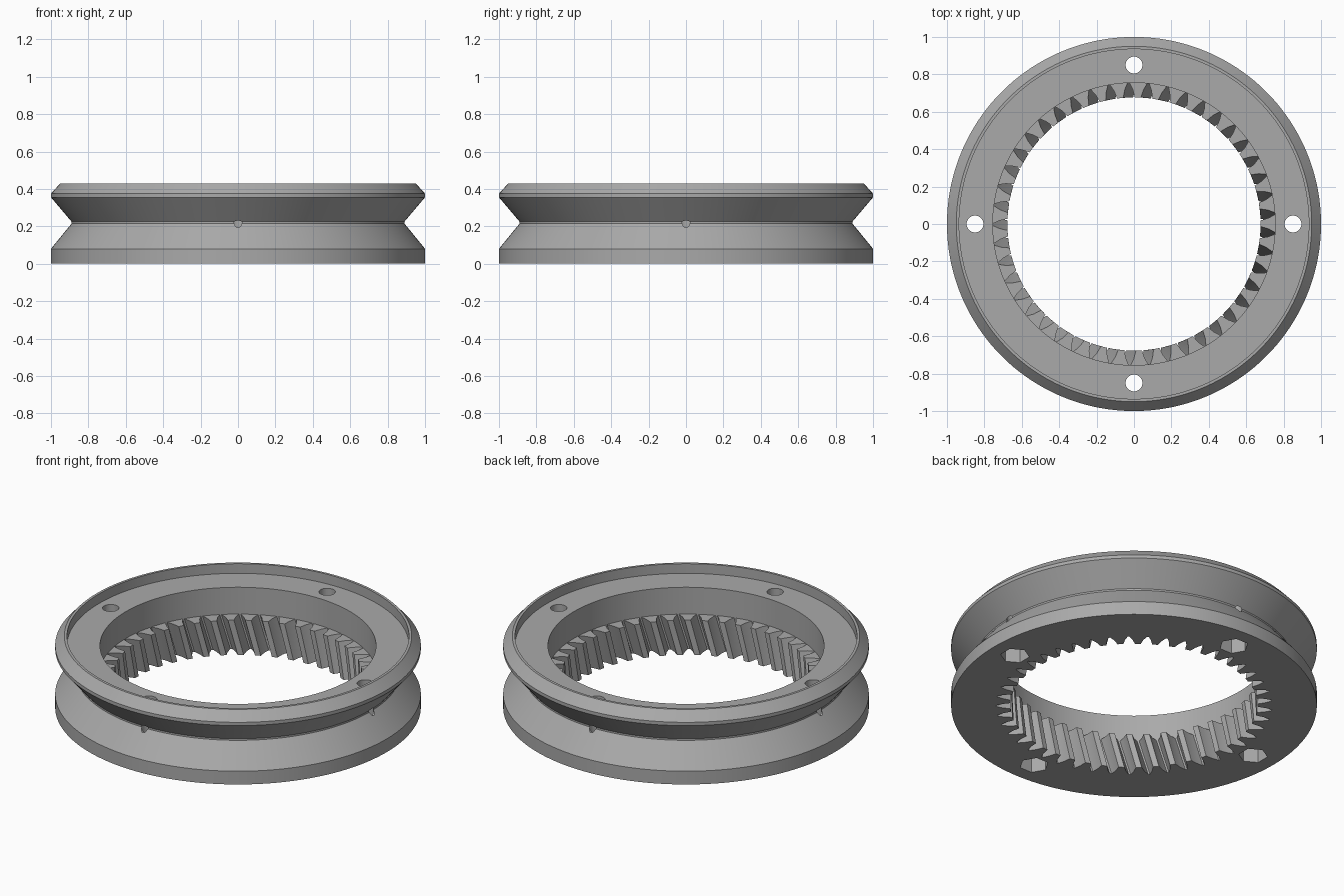
import bpy, bmesh
from math import cos, sin, pi, radians
from mathutils import Matrix

cube = bpy.data.objects.get("Cube")
if cube:
    bpy.data.objects.remove(cube, do_unlink=True)

grey = bpy.data.materials.new("plain_grey")
grey.use_nodes = True
COLOUR = (0.40, 0.40, 0.40, 1)
grey.diffuse_color = COLOUR
grey.node_tree.nodes["Principled BSDF"].inputs["Base Color"].default_value = COLOUR

SEGMENTS = 180
TEETH = 45
GEAR_TOP = 0.21
ROOT, TIP = 0.757, 0.677
TWIST = radians(4.5)


def add_object(name, bm):
    bmesh.ops.recalc_face_normals(bm, faces=bm.faces)
    mesh = bpy.data.meshes.new(name)
    bm.to_mesh(mesh)
    bm.free()
    mesh.materials.append(grey)
    obj = bpy.data.objects.new(name, mesh)
    bpy.context.collection.objects.link(obj)
    return obj


def smooth(obj):
    bpy.ops.object.select_all(action='DESELECT')
    obj.select_set(True)
    bpy.context.view_layer.objects.active = obj
    bpy.ops.object.shade_smooth_by_angle(angle=radians(25))


# Grooved ring: closed profile turned around the vertical axis
profile = [(0.755, 0), (1, 0), (1, 0.08), (0.89, 0.215), (0.89, 0.225),
           (1, 0.355), (1, 0.375), (0.95, 0.43), (0.935, 0.43),
           (0.935, 0.372), (0.755, 0.372)]
bm = bmesh.new()
rings = [[bm.verts.new((r * cos(2 * pi * i / SEGMENTS), r * sin(2 * pi * i / SEGMENTS), z))
          for r, z in profile] for i in range(SEGMENTS)]
for i, ring in enumerate(rings):
    following = rings[(i + 1) % SEGMENTS]
    for j in range(len(profile)):
        k = (j + 1) % len(profile)
        bm.faces.new((ring[j], following[j], following[k], ring[k]))
body = add_object("grooved_ring", bm)


# Cutters: screw holes, hexagonal nut pockets and small radial holes
def cylinder_cutter(name, sides, radius, depth, place):
    bm = bmesh.new()
    for quarter in range(4):
        turn = Matrix.Rotation(quarter * pi / 2, 4, 'Z')
        bmesh.ops.create_cone(bm, cap_ends=True, segments=sides, radius1=radius,
                              radius2=radius, depth=depth, matrix=turn @ place)
    cutter = add_object(name, bm)
    cutter.hide_render = True
    return cutter


cutters = [
    cylinder_cutter("screw_hole_cutter", 32, 0.045, 1, Matrix.Translation((0.85, 0, 0.2))),
    cylinder_cutter("nut_pocket_cutter", 6, 0.08, 0.2, Matrix.Translation((0.85, 0, 0))),
    cylinder_cutter("radial_hole_cutter", 16, 0.017, 0.15,
                    Matrix.Translation((0.92, 0, 0.21)) @ Matrix.Rotation(pi / 2, 4, 'Y')),
]
bpy.context.view_layer.objects.active = body
for cutter in cutters:
    cut = body.modifiers.new(cutter.name, 'BOOLEAN')
    cut.operation = 'DIFFERENCE'
    cut.solver = 'EXACT'
    cut.object = cutter
    bpy.ops.object.modifier_apply(modifier=cut.name)
    bpy.data.objects.remove(cutter, do_unlink=True)
smooth(body)

# Slanted inner gear teeth
bm = bmesh.new()
pitch = 2 * pi / TEETH
outline = [(ROOT, -0.46), (0.72, -0.29), (TIP, -0.17), (TIP, 0.17), (0.72, 0.29), (ROOT, 0.46)]
LAYERS = 4
for t in range(TEETH):
    layers = []
    for n in range(LAYERS + 1):
        f = n / LAYERS
        base = -pi / 2 + t * pitch + TWIST * (f - 0.5)
        layers.append([bm.verts.new((r * cos(base + w * pitch), r * sin(base + w * pitch),
                                     f * GEAR_TOP)) for r, w in outline])
    for low, high in zip(layers, layers[1:]):
        for j in range(len(outline)):
            k = (j + 1) % len(outline)
            bm.faces.new((low[j], low[k], high[k], high[j]))
    bm.faces.new(layers[0])
    bm.faces.new(layers[-1])
teeth = add_object("gear_teeth", bm)
smooth(teeth)
